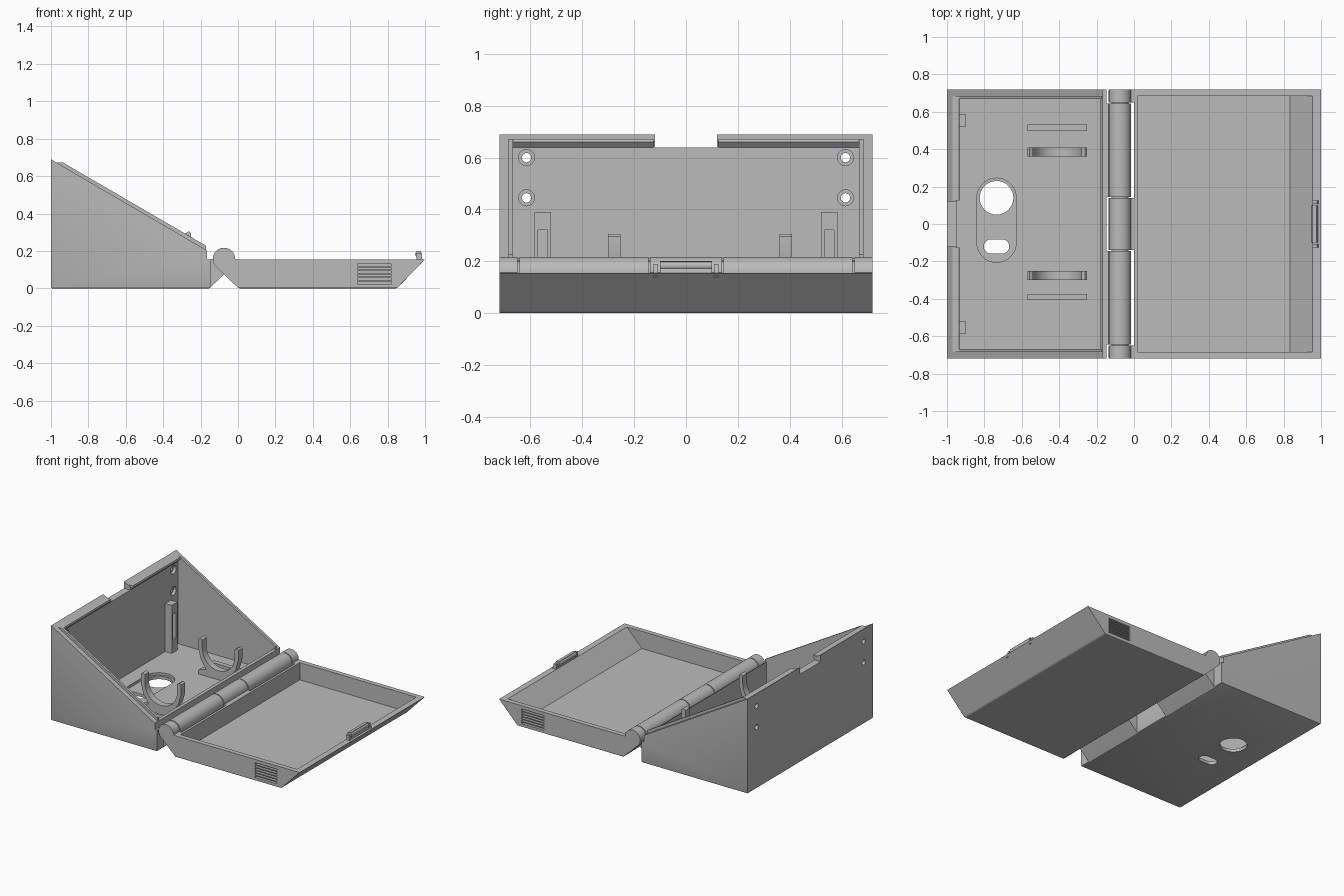
import bpy, bmesh, math
from mathutils import Vector

if "Cube" in bpy.data.objects:
    bpy.data.objects.remove(bpy.data.objects["Cube"])

grey = bpy.data.materials.new("plain grey")
grey.diffuse_color = (0.5, 0.5, 0.5, 1)
grey.use_nodes = True
grey.node_tree.nodes["Principled BSDF"].inputs["Base Color"].default_value = grey.diffuse_color


def prism(name, pts, a, b, axis="y", soft_bottom=0):
    """Extrude a closed profile along an axis; profiles are (x,z), (y,z) or (x,y)."""
    place = {"y": lambda p, t: (p[0], t, p[1]),
             "x": lambda p, t: (t, p[0], p[1]),
             "z": lambda p, t: (p[0], p[1], t)}[axis]
    bm = bmesh.new()
    face = bm.faces.new([bm.verts.new(place(p, a)) for p in pts])
    ext = bmesh.ops.extrude_face_region(bm, geom=[face])
    shift = Vector(place((0, 0), b - a))
    bmesh.ops.translate(bm, vec=shift, verts=[v for v in ext["geom"] if isinstance(v, bmesh.types.BMVert)])
    if soft_bottom:
        edges = [e for e in bm.edges if all(v.co.z < 1e-4 for v in e.verts)]
        bmesh.ops.bevel(bm, geom=edges, offset=soft_bottom, segments=2, profile=0.5, affect="EDGES")
    bmesh.ops.recalc_face_normals(bm, faces=bm.faces)
    mesh = bpy.data.meshes.new(name)
    bm.to_mesh(mesh)
    bm.free()
    mesh.materials.append(grey)
    ob = bpy.data.objects.new(name, mesh)
    bpy.context.collection.objects.link(ob)
    return ob


def rect(x0, x1, z0, z1):
    return [(x0, z0), (x1, z0), (x1, z1), (x0, z1)]


def arc(cx, cz, r, a0, a1, n):
    return [(cx + r * math.cos(math.radians(a0 + (a1 - a0) * i / n)),
             cz + r * math.sin(math.radians(a0 + (a1 - a0) * i / n))) for i in range(n + 1)]


def circle(cx, cz, r, n=32):
    return arc(cx, cz, r, 0, 360, n)[:-1]


def cut(target, cutters):
    """Subtract each cutter, then throw it away."""
    bpy.context.view_layer.objects.active = target
    for c in cutters:
        m = target.modifiers.new("cut", "BOOLEAN")
        m.operation, m.solver, m.object = "DIFFERENCE", "EXACT", c
        bpy.ops.object.modifier_apply(modifier=m.name)
        bpy.data.objects.remove(c)


def smooth(ob):
    bpy.ops.object.select_all(action="DESELECT")
    ob.select_set(True)
    bpy.context.view_layer.objects.active = ob
    bpy.ops.object.shade_smooth_by_angle(angle=math.radians(30))


W = 0.72          # half width
HX, HZ, HR = -0.075, 0.157, 0.06   # hinge axis and radius


def slope(x):
    """Height of the sloping rim of the base."""
    return 0.69 - 0.584 * (x + 1)


# --- wedge-shaped base ---
base = prism("base_box", [(-1, 0), (-0.148, 0), (-0.148, 0.155), (-0.165, 0.155),
                          (-0.165, slope(-0.165)), (-1, 0.69)], -W, W, soft_bottom=0.008)
cutters = [prism("cavity", rect(-0.95, -0.18, 0.04, 0.9), -0.67, 0.67),
           prism("back_notch", rect(-1.1, -0.9, 0.64, 0.9), -0.12, 0.12)]
# floor recess with a round hole and a slot
cutters += [prism("recess", arc(-0.735, 0.14, 0.105, 0, 180, 20) + arc(-0.735, -0.1, 0.105, 180, 360, 20),
                  0.022, 0.1, "z"),
            prism("round_hole", circle(-0.735, 0.14, 0.09), -0.1, 0.1, "z"),
            prism("slot_hole", arc(-0.705, -0.12, 0.038, -90, 90, 12) + arc(-0.765, -0.12, 0.038, 90, 270, 12),
                  -0.1, 0.1, "z")]
# screw holes in the back wall, wider on the inside
for s in (-1, 1):
    for z in (0.445, 0.6):
        cutters += [prism("screw_hole", circle(s * 0.615, z, 0.018, 20), -1.1, -0.9, "x"),
                    prism("screw_sink", circle(s * 0.615, z, 0.031, 20), -0.972, -0.9, "x")]
cut(base, cutters)
smooth(base)

for s, side in ((-1, "front"), (1, "rear")):
    # raised lip along the side and back walls
    prism("side_lip_" + side, [(-0.97, 0.63), (-0.17, slope(-0.17) - 0.04), (-0.17, slope(-0.17) + 0.022),
                               (-0.935, 0.672), (-0.97, 0.672)], s * 0.668, s * 0.685)
    prism("back_lip_" + side, [(-0.97, 0.64), (-0.95, 0.64), (-0.932, 0.66), (-0.935, 0.672), (-0.97, 0.672)],
          s * 0.125, s * 0.668)
    # slotted post against the back wall
    post = prism("post_" + side, rect(-0.952, -0.897, 0.035, 0.39), s * 0.52, s * 0.585)
    cut(post, [prism("post_slot", rect(-0.935, -0.85, 0.13, 0.32), s * 0.535, s * 0.57)])

# --- U-shaped cradles and low rails on the floor ---
U = ([(-0.57, 0.035), (-0.25, 0.035), (-0.25, 0.07), (-0.31, 0.09), (-0.27, 0.15), (-0.25, 0.22),
      (-0.25, 0.295), (-0.262, 0.305), (-0.28, 0.295)]
     + arc(-0.41, 0.235, 0.13, 0, -180, 20)
     + [(-0.54, 0.295), (-0.558, 0.305), (-0.57, 0.295), (-0.57, 0.22), (-0.55, 0.15), (-0.51, 0.09), (-0.57, 0.07)])
for name, y0, y1 in (("rear", 0.36, 0.408), ("front", -0.3, -0.252)):
    smooth(prism("cradle_" + name, U, y0, y1))
for name, y in (("rear", 0.515), ("front", -0.39)):
    prism("rail_" + name, rect(-0.57, -0.25, 0.035, 0.075), y - 0.017, y + 0.017)

# --- shallow lid, opened flat ---
lid = prism("lid_tray", [(0, 0), (0.85, 0), (1, 0.155), (0, 0.155)], -W, W, soft_bottom=0.008)
cutters = [prism("lid_cavity", [(0.018, 0.2), (0.018, 0.03), (0.835, 0.03), (0.955, 0.155), (0.955, 0.2)],
                 -0.685, 0.685)]
# vent louvres in both side walls
for s in (-1, 1):
    for i in range(6):
        z = 0.024 + i * 0.019
        cutters.append(prism("vent_slot", rect(0.64, 0.82, z, z + 0.012), s * 0.7, s * 0.75))
cut(lid, cutters)

# --- hinge: knuckles alternate between lid and base ---
lid_arm = [(0.003, 0), (0.003, 0.155)] + arc(HX, HZ, HR, 0, 225, 30)
base_arm = [(2 * HX - x, z) for x, z in lid_arm]
for name, arm, y0, y1 in (("lid_knuckle_front", lid_arm, -W, -0.65),
                          ("base_knuckle_front", base_arm, -0.643, -0.145),
                          ("lid_knuckle_middle", lid_arm, -0.138, 0.138),
                          ("base_knuckle_rear", base_arm, 0.145, 0.643),
                          ("lid_knuckle_rear", lid_arm, 0.65, W)):
    smooth(prism(name, arm, y0, y1))
smooth(prism("hinge_pin", circle(HX, HZ, 0.045), -0.7, 0.7))

# --- latch on the lid's free edge ---
prism("latch_plate", [(0.955, 0.14), (0.985, 0.14), (0.975, 0.2), (0.955, 0.2)], -0.1, 0.1)
smooth(prism("latch_bar", circle(0.965, 0.183, 0.018, 16), -0.1, 0.1))
for s, side in ((-1, "front"), (1, "rear")):
    prism("latch_end_" + side, [(0.955, 0.14), (0.99, 0.14), (0.978, 0.19), (0.955, 0.19)],
          s * 0.108, s * 0.125)
